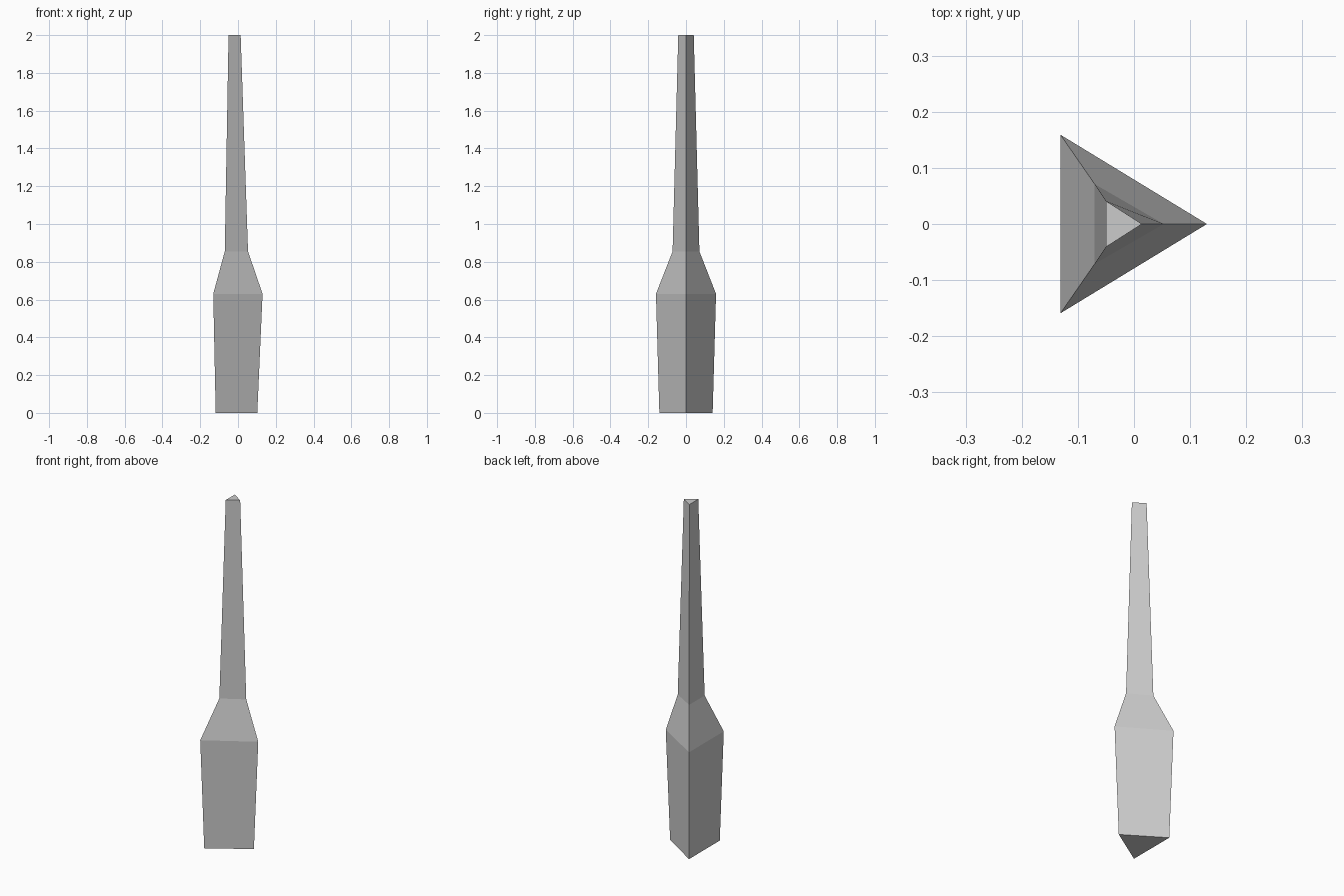
import bpy, bmesh

if "Cube" in bpy.data.objects:
    bpy.data.objects.remove(bpy.data.objects["Cube"])

# Triangular sections from bottom to top: z, back x, ridge x, half width in y
SECTIONS = [
    (0.00, -0.118, 0.102, 0.141),   # foot of the grip
    (0.63, -0.131, 0.130, 0.159),   # widest shoulder
    (0.855, -0.070, 0.053, 0.071),  # neck
    (2.00, -0.050, 0.014, 0.041),   # tip
]

bm = bmesh.new()
rings = [[bm.verts.new(p) for p in ((ridge, 0, z), (back, w, z), (back, -w, z))]
         for z, back, ridge, w in SECTIONS]

# Side panels between neighbouring sections
for low, high in zip(rings, rings[1:]):
    for i in range(3):
        j = (i + 1) % 3
        bm.faces.new((low[i], low[j], high[j], high[i]))

# End caps
bm.faces.new(rings[0][::-1])
bm.faces.new(rings[-1])
bmesh.ops.recalc_face_normals(bm, faces=bm.faces[:])

mesh = bpy.data.meshes.new("tapered_spike")
bm.to_mesh(mesh)
bm.free()
spike = bpy.data.objects.new("tapered_spike", mesh)
bpy.context.collection.objects.link(spike)
